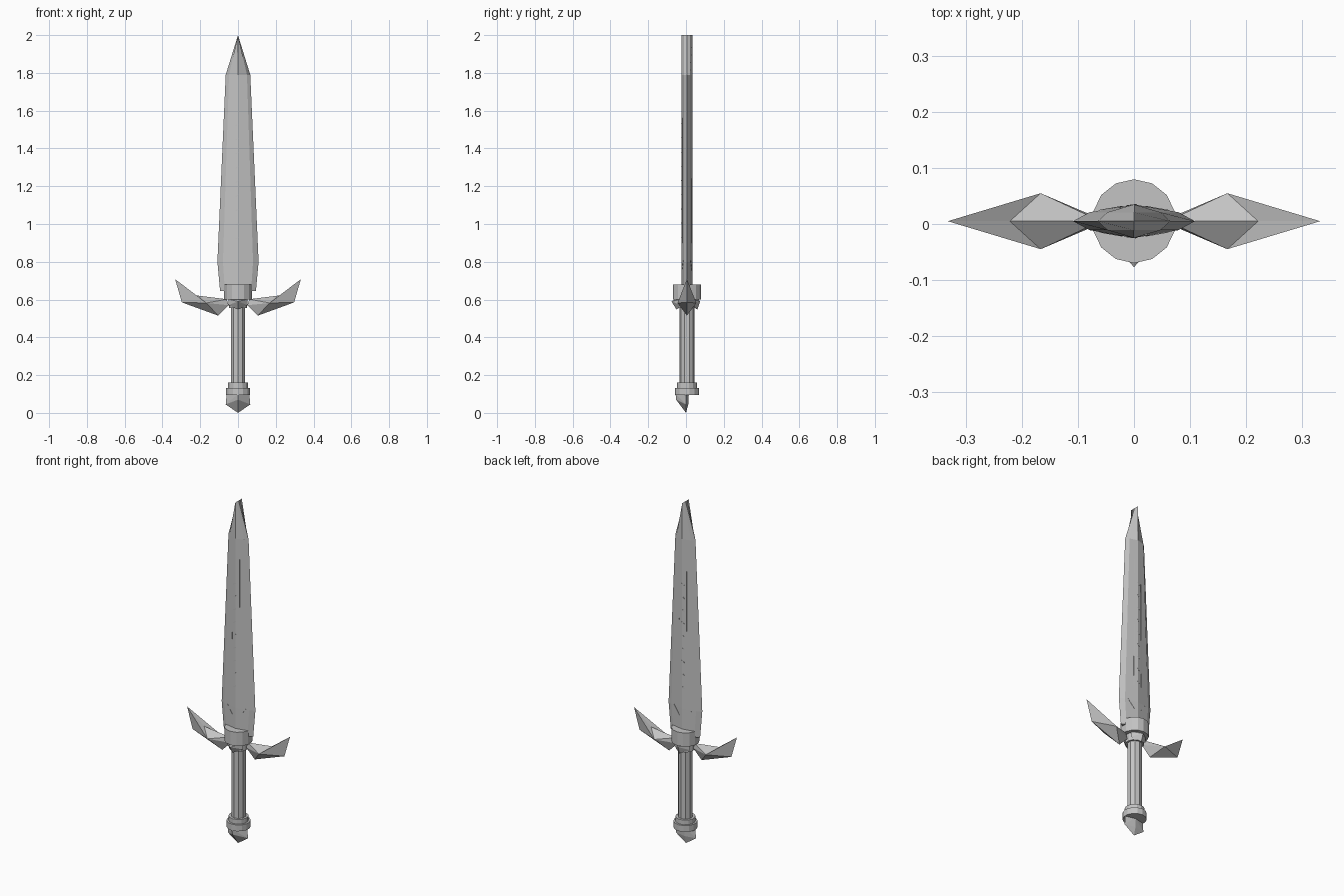
import bpy, bmesh, math
from mathutils import Vector

if "Cube" in bpy.data.objects:
    bpy.data.objects.remove(bpy.data.objects["Cube"])

steel = bpy.data.materials.new("grey steel")
steel.diffuse_color = (0.55, 0.55, 0.55, 1)
steel.use_nodes = True
steel.node_tree.nodes["Principled BSDF"].inputs["Base Color"].default_value = steel.diffuse_color
YC = 0.005  # depth of the sword's centre plane


def make(name, verts, faces):
    me = bpy.data.meshes.new(name)
    me.from_pydata(verts, [], faces)
    bm = bmesh.new()
    bm.from_mesh(me)
    bmesh.ops.remove_doubles(bm, verts=bm.verts, dist=1e-5)
    bmesh.ops.recalc_face_normals(bm, faces=bm.faces)
    bm.to_mesh(me)
    bm.free()
    me.materials.append(steel)
    ob = bpy.data.objects.new(name, me)
    bpy.context.collection.objects.link(ob)
    return ob


def loft(name, rings):
    n = len(rings[0])
    verts = [v for r in rings for v in r]
    faces = [(k * n + i, k * n + (i + 1) % n, (k + 1) * n + (i + 1) % n, (k + 1) * n + i)
             for k in range(len(rings) - 1) for i in range(n)]
    faces += [tuple(range(n)), tuple(range((len(rings) - 1) * n, len(rings) * n))]
    return make(name, verts, faces)


def turned(name, profile, n):
    return loft(name, [[(r * math.sin(2 * math.pi * i / n), YC + r * math.cos(2 * math.pi * i / n), z)
                        for i in range(n)] for r, z in profile])


# Blade: flattened six-sided section that narrows in width only
STATIONS = [(0.645, 0.095), (0.80, 0.109), (1.79, 0.065), (2.0, 0.0)]
SECTION = [(1, 0), (0.73, 0.016), (0, 0.03), (-0.73, 0.016),
           (-1, 0), (-0.73, -0.016), (0, -0.03), (0.73, -0.016)]
bv, bf = [], []
for z, w in STATIONS:
    bv += [(x * w, YC + y, z) for x, y in SECTION]
for k in range(3):
    bf += [(k * 8 + i, k * 8 + (i + 1) % 8, k * 8 + 8 + (i + 1) % 8, k * 8 + 8 + i) for i in range(8)]
bf.append(tuple(range(8)))
blade = make("blade", bv, bf)


# Engraved lines and ticks, as thin plates lying on both blade faces
def skin(x, z):
    w = 0.109 - 0.044 * max(0, z - 0.8) / 0.99
    return 0.03 - 0.014 * abs(x) / (0.73 * w) + 0.0012


pv, pf = [], []


def mark(x1, z1, x2, z2, w=0.004):
    d = Vector((x2 - x1, z2 - z1)).normalized() * w / 2
    corners = [(x1 - d.y, z1 + d.x), (x2 - d.y, z2 + d.x), (x2 + d.y, z2 - d.x), (x1 + d.y, z1 - d.x)]
    for s in (-1, 1):
        b = len(pv)
        pv.extend((x, YC + s * skin(x, z), z) for x, z in corners)
        pv.extend((x, YC + s * (skin(x, z) - 0.004), z) for x, z in corners)
        pf.extend(tuple(b + i for i in f) for f in
                  [(0, 1, 2, 3), (4, 5, 6, 7), (0, 1, 5, 4), (1, 2, 6, 5), (2, 3, 7, 6), (3, 0, 4, 7)])


for s in (-1, 1):
    mark(s * 0.026, 0.90, s * 0.022, 1.67)
    mark(s * 0.022, 0.755, s * 0.06, 0.805)
for i in range(9):
    mark(-0.012, 0.92 + i * 0.075, 0.004, 0.93 + i * 0.075)
make("blade_engraving", pv, pf)

# Collar, neck and grip
turned("collar", [(0.075, 0.60), (0.075, 0.68)], 14)
turned("collar_neck", [(0.05, 0.555), (0.05, 0.61)], 14)
turned("grip", [(0.04, 0.14), (0.04, 0.57)], 10)

# Faceted studs under the collar, front and back
for name, s, tip in (("front_stud", -1, 0.082), ("back_stud", 1, 0.07)):
    v = [(0, YC + s * tip, 0.59), (0, YC + s * 0.06, 0.602), (0.05, YC + s * 0.03, 0.602),
         (0.05, YC + s * 0.03, 0.57), (0, YC + s * 0.055, 0.547),
         (-0.05, YC + s * 0.03, 0.57), (-0.05, YC + s * 0.03, 0.602), (0, YC, 0.585)]
    rim = [1, 2, 3, 4, 5, 6]
    make(name, v, [(c, rim[i], rim[(i + 1) % 6]) for c in (0, 7) for i in range(6)])

# Guard wings: bent outline rising to a ridge point on each side
OUT = [(0.333, 0.708), (0.222, 0.622), (0.06, 0.602), (0.05, 0.57), (0.105, 0.515), (0.297, 0.585)]
for name, s in (("guard_wing_right", 1), ("guard_wing_left", -1)):
    v = [(s * x, YC, z) for x, z in OUT]
    v += [(s * 0.167, YC - 0.05, 0.582), (s * 0.167, YC + 0.05, 0.582)]
    make(name, v, [(c, i, (i + 1) % 6) for c in (6, 7) for i in range(6)])

# Pommel rings
turned("pommel_upper_ring", [(0.053, 0.13), (0.053, 0.16)], 14)
turned("pommel_ring", [(0.064, 0.096), (0.064, 0.133)], 14)

# Pommel gem: front-heavy faceted wedge
gv = [(0, 0, 0), (-0.065, 0, 0.045), (0.065, 0, 0.045), (0, -0.052, 0.07),
      (-0.06, 0, 0.10), (0.06, 0, 0.10), (0, -0.055, 0.10), (0, 0.015, 0.10), (0, 0.012, 0.045)]
gem = make("pommel_gem", gv, [])
bm = bmesh.new()
bm.from_mesh(gem.data)
bmesh.ops.convex_hull(bm, input=bm.verts)
bm.to_mesh(gem.data)
bm.free()
